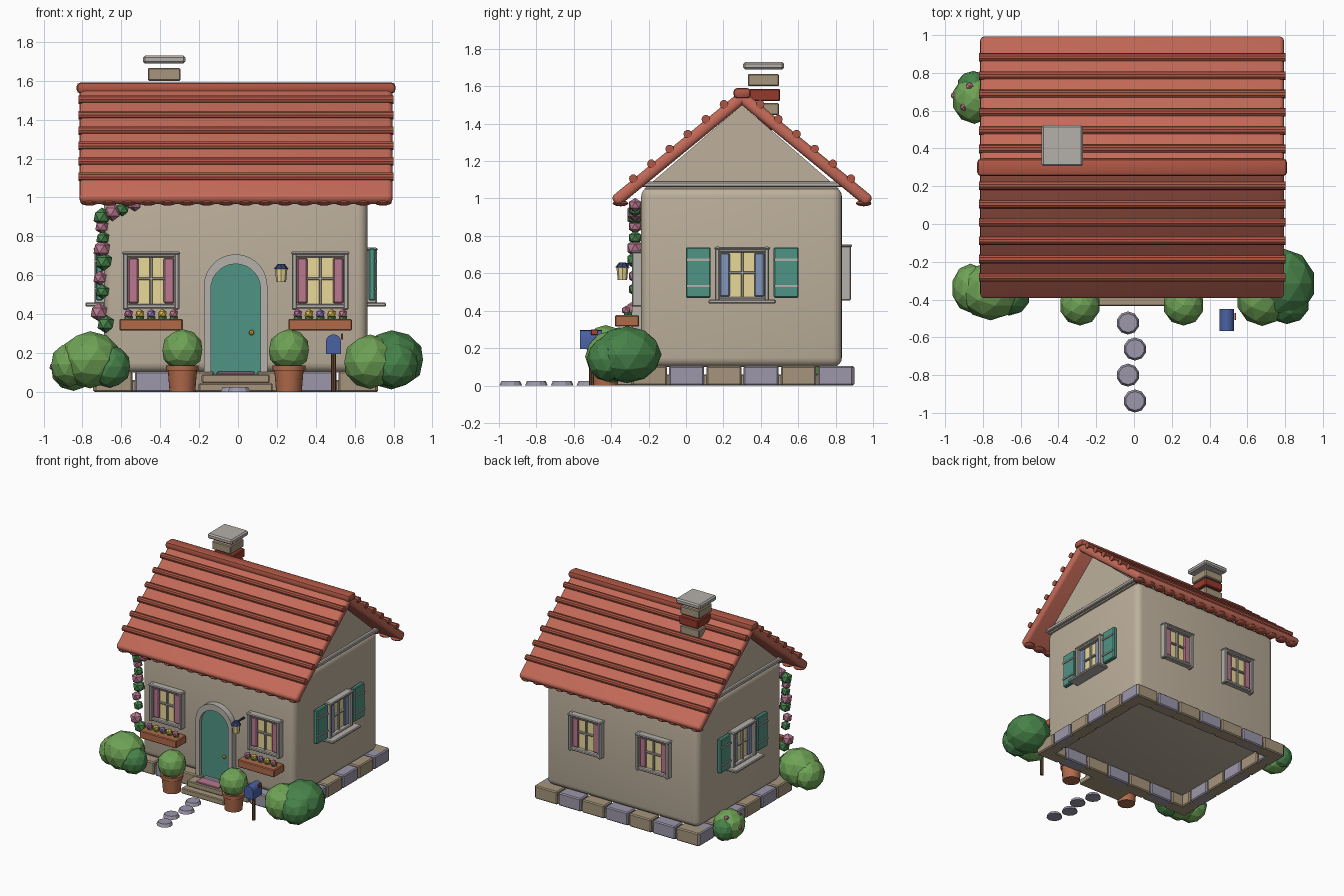
import bpy, bmesh, math
from mathutils import Matrix, Vector

if "Cube" in bpy.data.objects:
    bpy.data.objects.remove(bpy.data.objects["Cube"])
T = Matrix.Translation
R = Matrix.Rotation
I = Matrix.Identity(4)
CX = -0.012                      # house centre line
mats = {}

def mat(hexa):
    if hexa not in mats:
        m = bpy.data.materials.new("c_" + hexa)
        c = [int(hexa[i:i + 2], 16) / 255 for i in (0, 2, 4)]
        m.diffuse_color = [((v + 0.055) / 1.055) ** 2.4 for v in c] + [1]
        m.use_nodes = True
        m.node_tree.nodes["Principled BSDF"].inputs["Base Color"].default_value = m.diffuse_color
        mats[hexa] = m
    return mats[hexa]

def finish(name, bm, color, smooth):
    bmesh.ops.recalc_face_normals(bm, faces=bm.faces)
    me = bpy.data.meshes.new(name)
    bm.to_mesh(me)
    bm.free()
    if smooth:
        me.shade_smooth()
        me.set_sharp_from_angle(angle=math.radians(35))
    me.materials.append(mat(color))
    ob = bpy.data.objects.new(name, me)
    bpy.context.collection.objects.link(ob)
    return ob

def box(name, c, s, color, bevel=0.006, seg=1, M=I, rot=I):
    bm = bmesh.new()
    bmesh.ops.create_cube(bm, size=1, matrix=Matrix.Diagonal((*s, 1)))
    if bevel:
        bmesh.ops.bevel(bm, geom=bm.edges[:], offset=min(bevel, min(s) * 0.4), segments=seg,
                        profile=0.5, affect='EDGES')
    bm.transform(M @ T(c) @ rot)
    return finish(name, bm, color, True)

def span(name, x, y, z, color, bevel=0.006, seg=1, M=I):
    """box from x, y and z ranges"""
    r = (x, y, z)
    return box(name, [(a + b) / 2 for a, b in r], [b - a for a, b in r], color, bevel, seg, M)

def ball(name, c, r, color, sub=1, M=I):
    r = r if isinstance(r, tuple) else (r, r, r)
    bm = bmesh.new()
    bmesh.ops.create_icosphere(bm, subdivisions=sub, radius=1, matrix=Matrix.Diagonal((*r, 1)))
    bm.transform(M @ T(c))
    return finish(name, bm, color, False)

def cyl(name, c, r1, r2, h, color, n=12, rot=I):
    bm = bmesh.new()
    bmesh.ops.create_cone(bm, cap_ends=True, segments=n, radius1=r1, radius2=r2, depth=h)
    bm.transform(T(c) @ rot)
    return finish(name, bm, color, n > 10)

def prism(name, pts, a, b, color, axis='y'):
    """extrude a flat profile along y (points x,z) or along x (points y,z)"""
    bm = bmesh.new()
    f = lambda p, d: (p[0], d, p[1]) if axis == 'y' else (d, p[0], p[1])
    lo = [bm.verts.new(f(p, a)) for p in pts]
    hi = [bm.verts.new(f(p, b)) for p in pts]
    bm.faces.new(lo)
    bm.faces.new(hi)
    n = len(pts)
    for i in range(n):
        bm.faces.new((lo[i], lo[(i + 1) % n], hi[(i + 1) % n], hi[i]))
    return finish(name, bm, color, True)

def arch(cx, w, z0, spring, n=14):
    return ([(cx - w, z0)] + [(cx - w * math.cos(math.pi * i / n), spring + w * math.sin(math.pi * i / n))
                              for i in range(n + 1)] + [(cx + w, z0)])

WALL, STONE, PURPLE, GREY = "BDB09C", "A6957C", "9C97AA", "B5B0AA"
ROOF, RIDGE, BRICK, TEAL = "C46A58", "AE5644", "953A2C", "4F9483"
LIGHT, DARK, PINK, YELLOW = "6FA356", "47834A", "B8788F", "EAD898"
POT, WOOD, BLUE, NAVY = "B06A4A", "6B4A36", "4A62A4", "333F66"
HW, Y0, Y1 = 0.677, -0.24, 0.834            # walls

# walls, gables and gable trim
span("walls", (CX - HW, CX + HW), (Y0, Y1), (0.1, 1.06), WALL, 0.05, 4)
prism("gable", [(Y0 + .015, 1.05), (Y1 - .015, 1.05), (0.3, 1.5)], CX - HW + .005, CX + HW - .005, WALL, 'x')
for s in (-1, 1):
    box("gable_trim", (CX + s * HW, 0.3, 1.075), (0.035, 1.08, 0.03), GREY)

# foundation: low course with alternating blocks
FX, FY0, FY1 = 0.733, -0.295, 0.9
for s, y in ((-1, FY0), (1, FY1)):
    box("foundation_course", (CX, y - s * .055, 0.03), (2 * FX - .04, 0.08, 0.06), STONE)
    for i in range(7):
        w = 2 * FX / 7
        box("foundation_block", (CX - FX + w * (i + .5), y - s * .055, 0.052), (w - .012, .11, .104),
            PURPLE if i % 2 else STONE, 0.008)
    box("foundation_course", (CX + s * (FX - .055), 0.3, 0.03), (0.08, 1.15, 0.06), STONE)
    for i in range(6):
        w = (FY1 - FY0) / 6
        box("foundation_block", (CX + s * (FX - .055), FY0 + w * (i + .5), 0.052), (.11, w - .012, .104),
            PURPLE if i % 2 else STONE, 0.008)

# roof: slabs, tile rolls, scalloped eaves, ridge
SL = 0.82
ang = math.atan(SL)
RX, RL = -0.01, 1.61
turn = R(math.pi / 2, 4, 'Y')
for s in (-1, 1):
    box("roof_slab", (RX, 0.3 + s * .335, 1.54 - SL * .335), (RL, 0.9, 0.064), ROOF, 0.025, 3,
        rot=R(-s * ang, 4, 'X'))
    for k in range(1, 7):
        d = 0.097 * k
        cyl("tile_roll", (RX, 0.3 + s * d, 1.583 - SL * d), .023, .023, RL + .012, RIDGE, 10, turn)
    for i in range(16):
        bm = bmesh.new()
        bmesh.ops.create_uvsphere(bm, u_segments=10, v_segments=6, radius=1)
        bm.transform(T((RX - .755 + .1007 * i, 0.3 + s * .65, .974)) @ Matrix.Diagonal((.048, .042, .016, 1)))
        finish("eave_scallop", bm, RIDGE, True)
box("ridge_cap", (RX, 0.3, 1.563), (1.64, 0.092, 0.056), RIDGE, 0.02, 2)

# chimney
for i, (z, c) in enumerate(((1.40, BRICK), (1.478, STONE), (1.553, BRICK), (1.633, STONE))):
    o = .006 if c == BRICK else 0
    box("chimney_course", (-.38 + o, .414 + o, z), (.168, .166, .066), c)
box("chimney_cap", (-.38, .415, 1.709), (.218, .218, .04), GREY, 0.01)

# windows (local: -y points out of the wall)
def window(M, zc, curtain, shutters=False, flowers=False, sill=False):
    span("glass", (-.12, .12), (-.012, .01), (zc - .13, zc + .13), YELLOW, 0, M=M)
    for s in (-1, 1):
        box("window_jamb", (s * .132, -.022, zc), (.026, .054, .30), GREY, M=M)
        box("window_rail", (0, -.022, zc + s * .132), (.28, .046, .024), GREY, M=M)
        box("curtain", (s * .092, -.022, zc), (.054, .018, .235), curtain, .008, M=M)
        if shutters:
            box("shutter", (s * .235, -.024, zc + .012), (.132, .034, .27), TEAL, M=M)
            for dz in (-.06, .08):
                box("shutter_slat", (s * .235, -.044, zc + dz), (.125, .008, .012), GREY, 0, M=M)
    box("muntin_upright", (0, -.018, zc), (.014, .02, .25), GREY, .003, M=M)
    box("muntin_cross", (0, -.018, zc + .01), (.2, .02, .014), GREY, .003, M=M)
    box("window_head", (0, -.024, zc + .142), (.30, .06, .014), GREY, M=M)
    if sill:
        box("window_sill", (0, -.046, zc - .143), (.36, .1, .022), GREY, M=M)
    if flowers:
        span("flower_box", (-.163, .163), (-.14, -.01), (.315, .376), POT, M=M)
        for i, c in enumerate(("B76C9C", "E3BD4A", "9C7BB8", "E3BD4A", "C77B8E")):
            x = -.116 + .058 * i
            ball("flower_leaves", (x, -.07, .376), .026, DARK, M=M)
            ball("flower", (x, -.08, .402), .025, c, M=M)

for s in (-1, 1):
    window(T((CX + s * .435, Y0, 0)), .572, PINK, flowers=True)
    window(T((CX + s * .30, Y1, 0)) @ R(math.pi, 4, 'Z'), .605, PINK)
    window(T((CX + s * HW, .3, 0)) @ R(s * math.pi / 2, 4, 'Z'), .592, "8296B8", shutters=True, sill=True)

# door, arched frame, steps and mat
prism("door", arch(CX, .128, .09, .53), -.262, -.22, TEAL)
prism("door_frame", arch(CX, .163, .09, .545) + arch(CX, .128, .09, .53)[::-1], -.29, -.22, GREY)
ball("door_knob", (.07, -.275, .305), .014, "C79A3C", 2)
span("step_lower", (CX - .19, CX + .19), (-.435, -.2), (0, .045), STONE)
span("step_upper", (CX - .175, CX + .175), (-.385, -.2), (.045, .09), STONE)
span("door_mat", (CX - .1, CX + .1), (-.375, -.295), (.088, .1), PINK, .003)

# lantern
box("lantern_arm", (.222, -.285, .648), (.014, .11, .014), NAVY, .003)
cyl("lantern_glass", (.222, -.34, .598), .025, .032, .066, YELLOW, 8)
cyl("lantern_cap", (.222, -.34, .645), .038, .018, .026, NAVY, 8)

# mailbox
cyl("mailbox_post", (.492, -.505, .1), .013, .013, .2, WOOD, 8)
prism("mailbox", arch(.491, .039, .195, .257, 8), -.567, -.45, BLUE)
box("mailbox_flag", (.536, -.49, .285), (.01, .035, .03), "A8402F", .002)

# potted round shrubs
for s in (-1, 1):
    x = CX + s * .274
    cyl("pot", (x, -.43, .06), .066, .076, .12, POT, 16)
    cyl("pot_rim", (x, -.43, .122), .084, .084, .026, POT, 16)
    ball("pot_shrub", (x, -.43, .215), .108, LIGHT, 2)

# corner bushes
for c, r, col in (((.79, -.315, .165), (.17, .185, .152), DARK), ((.68, -.395, .155), (.14, .145, .14), LIGHT),
                  ((.81, -.42, .14), (.12, .11, .12), DARK),
                  ((-.76, -.355, .165), (.16, .155, .147), LIGHT), ((-.66, -.385, .13), (.11, .1, .11), DARK),
                  ((-.865, -.34, .14), (.1, .13, .115), LIGHT),
                  ((-.845, .66, .12), (.12, .13, .115), LIGHT), ((-.85, .74, .11), (.085, .07, .09), DARK)):
    ball("bush", c, r, col, 2)
for c in ((-.87, .73, .2), (-.9, .62, .2), (-.95, .68, .13)):
    ball("bush_flower", c, .022, "C77B8E")

# climbing vine at the front left corner
vine = ((-.68, .35), (-.715, .41), (-.695, .515), (-.71, .585), (-.69, .67), (-.70, .735), (-.695, .79),
        (-.70, .85), (-.70, .9), (-.645, .925), (-.595, .94), (-.53, .965))
for i, (x, z) in enumerate(vine):
    ball("vine_leaf" if i % 2 == 0 else "vine_blossom", (x, -.272, z), .048 if i % 4 < 2 else .038,
         DARK if i % 2 == 0 else PINK)

# stepping stones
for x, y in ((-.032, -.524), (.005, -.662), (-.032, -.8), (.005, -.937)):
    cyl("stepping_stone", (x, y, .012), .061, .05, .024, PURPLE, 10)
